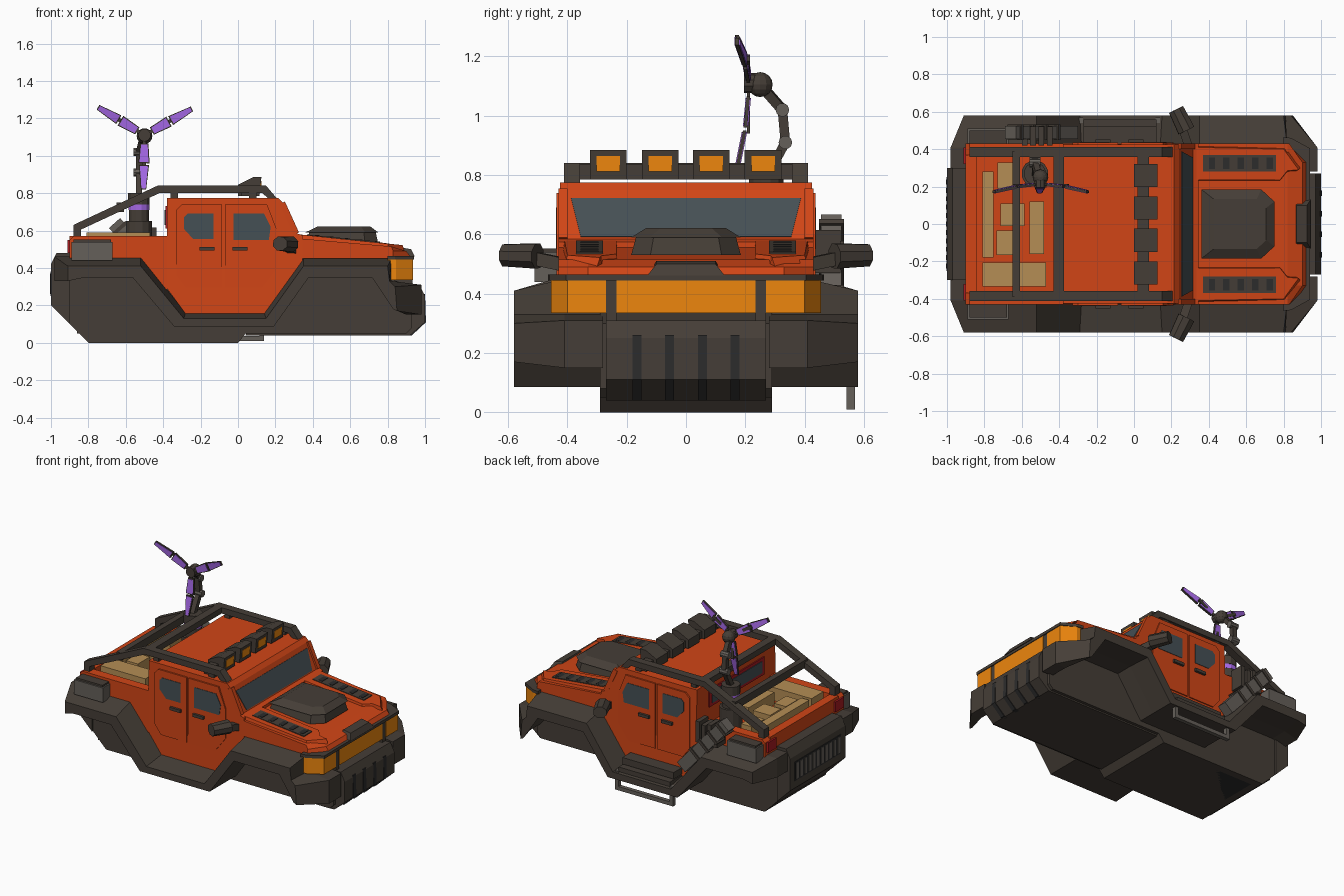
import bpy, bmesh, math
from mathutils import Vector as V

if "Cube" in bpy.data.objects:
    bpy.data.objects.remove(bpy.data.objects["Cube"])


def mat(name, c):
    m = bpy.data.materials.new(name)
    m.diffuse_color = (*c, 1)
    m.use_nodes = True
    m.node_tree.nodes["Principled BSDF"].inputs["Base Color"].default_value = m.diffuse_color
    return m


ORANGE, DARK = mat("orange", (.64, .06, .008)), mat("dark", (.06, .048, .038))
GLASS, AMBER = mat("glass", (.06, .08, .09)), mat("amber", (.85, .24, .004))
PURPLE, TAN = mat("purple", (.38, .14, .8)), mat("tan", (.46, .27, .09))
GREY, RED = mat("grey", (.13, .115, .1)), mat("red", (.4, .01, .015))
BLACK = mat("black", (.025, .025, .025))


def loft(name, rings, m):
    bm = bmesh.new()
    vs = [[bm.verts.new(p) for p in r] for r in rings]
    n = len(vs[0])
    for a, b in zip(vs, vs[1:]):
        for i in range(n):
            j = (i + 1) % n
            bm.faces.new((a[i], a[j], b[j], b[i]))
    bm.faces.new(vs[0])
    bm.faces.new(vs[-1])
    bmesh.ops.recalc_face_normals(bm, faces=bm.faces)
    me = bpy.data.meshes.new(name)
    bm.to_mesh(me)
    bm.free()
    me.materials.append(m)
    ob = bpy.data.objects.new(name, me)
    bpy.context.collection.objects.link(ob)
    return ob


def side(name, pts, y0, y1, m):      # xz profile extruded along y
    return loft(name, [[(x, y, z) for x, z in pts] for y in (y0, y1)], m)


def plan(name, pts, z0, z1, m, k=1):  # xy outline extruded up, top scaled by k
    cx = sum(p[0] for p in pts) / len(pts)
    cy = sum(p[1] for p in pts) / len(pts)
    return loft(name, [[(x, y, z0) for x, y in pts],
                       [(cx + (x - cx) * k, cy + (y - cy) * k, z1) for x, y in pts]], m)


def box(name, x0, x1, y0, y1, z0, z1, m):
    return plan(name, [(x0, y0), (x1, y0), (x1, y1), (x0, y1)], z0, z1, m)


def beam(name, a, b, w, h, m, n=4, w2=None):   # bar or cylinder between two points
    a, b = V(a), V(b)
    d = (b - a).normalized()
    s = d.cross(V((0, 1, 0)) if abs(d.y) < .9 else V((0, 0, 1))).normalized()
    t = s.cross(d)
    off = math.pi / n
    r = 2 ** .5 if n == 4 else 1
    f = (w2 or w) / w
    return loft(name, [[p + (s * math.cos(off + i * 2 * math.pi / n) * w * r * k
                             + t * math.sin(off + i * 2 * math.pi / n) * h * r * k)
                        for i in range(n)] for p, k in ((a, 1), (b, f))], m)


# central hull and belly
side("hull", [(-1, .42), (-1, .2), (-.86, .06), (-.86, .05), (.9, .05), (.93, .08), (.93, .3), (.82, .34),
              (.82, .45), (-.97, .47)], -.29, .29, DARK)
side("belly", [(-1, .2), (-.8, 0), (0, 0), (.05, .06), (0, .2), (-.9, .3)], -.29, .29, DARK)
box("belly_plate", -.75, -.04, -.24, .24, 0, .01, BLACK)

# fenders with open wheel arches
inner = [(-.98, .33), (-.98, .46), (-.52, .46), (-.28, .16), (.14, .16), (.35, .45), (.82, .45), (.82, .33),
         (.98, .31), (.98, .15), (.9, .15), (.74, .355), (.375, .355), (.19, .085), (-.33, .085), (-.55, .355), (-.88, .355)]
outer = [(-.91, .33), (-.91, .41), (-.52, .41), (-.29, .13), (.15, .13), (.35, .41), (.80, .41), (.81, .33),
         (.84, .30), (.85, .17), (.83, .18), (.72, .345), (.375, .345), (.19, .085), (-.34, .085), (-.56, .345), (-.84, .345)]
for s in (-1, 1):
    loft("fender", [[(x, s * y, z) for x, z in p] for p, y in ((inner, .28), (inner, .41), (outer, .58))], DARK)

# front bumper and lights
side("front_bumper", [(.85, .31), (.97, .31), (1, .25), (1, .11), (.92, .04), (.04, .04), (.1, .2)],
     -.27, .27, DARK)
for y in (-.165, -.055, .055, .165):
    side("bumper_rib", [(.97, .26), (1.0, .26), (1.005, .11), (.93, .04), (.9, .04)], y - .015, y + .015, BLACK)
for s in (-1, 1):
    plan("corner_light", [(.8, s * .27), (.935, s * .27), (.935, s * .40), (.845, s * .455), (.8, s * .455)],
         .335, .445, AMBER)
    box("light_divider", .8, .932, *sorted((s * .235, s * .27)), .31, .46, DARK)
box("centre_light", .8, .935, -.235, .235, .335, .445, AMBER)
plan("light_frame", [(.8, -.465), (.84, -.46), (.94, -.405), (.94, .405), (.84, .46), (.8, .465)], .445, .465, DARK)

# rear bumper and ribbed grille
side("rear_bumper", [(-.9, .48), (-.97, .48), (-1, .42), (-1, .2), (-.9, .1)], -.3, .3, DARK)
box("rear_grille", -1.003, -.97, -.25, .25, .25, .38, BLACK)
for i in range(11):
    y = -.225 + i * .045
    box("grille_rib", -1.006, -.98, y - .013, y + .013, .26, .37, GREY)

# cab
cab = [(-.38, .29), (-.28, .155), (.14, .155), (.345, .44), (.345, .575), (.315, .585), (.24, .75),
       (.215, .775), (-.38, .775)]
loft("cab", [[(x, y * (.425 if z > .7 else .43), z) for x, z in cab] for y in (-1, 1)], ORANGE)
nrm = V((.165, 0, .075)).normalized()


def on_shield(y, t, o=.0):
    p = V((.315, 0, .585)).lerp(V((.24, 0, .75)), t) + nrm * o
    return (p.x, y, p.z)


shield = [(-.355, .04), (.355, .04), (.387, .82), (-.387, .82)]
loft("windshield", [[on_shield(y, t, o) for y, t in shield] for o in (-.02, .004)], GLASS)
for s in (-1, 1):
    loft("windshield_post", [[on_shield(s * y, t, o) for y, t in ((.4, 0), (.43, 0), (.43, 1), (.4, 1))]
                             for o in (-.02, .012)], ORANGE)
box("rear_window", -.388, -.37, -.3, .3, .61, .73, RED)
box("rear_window_glass", -.392, -.37, -.27, .27, .63, .71, GLASS)

# doors, windows, handles, mirrors
rear_door = [(-.33, .36), (-.28, .295), (-.085, .295), (-.085, .74), (-.3, .74), (-.33, .71)]
front_door = [(-.07, .295), (.13, .295), (.21, .4), (.21, .6), (.155, .74), (-.07, .74)]
rear_win = [(-.29, .61), (-.24, .555), (-.13, .555), (-.13, .69), (-.27, .69), (-.29, .67)]
front_win = [(-.025, .55), (.165, .55), (.175, .62), (.14, .69), (-.025, .69)]
for s in (-1, 1):
    for n, p, y, m in (("rear_door", rear_door, .436, ORANGE), ("front_door", front_door, .436, ORANGE),
                       ("rear_side_window", rear_win, .439, GLASS), ("front_side_window", front_win, .439, GLASS)):
        side(n, p, s * .42, s * y, m)
    for x in (-.165, .01):
        beam("door_handle", (x - .04, s * .44, .502), (x + .04, s * .44, .502), .01, .012, DARK)
    beam("mirror_arm", (.29, s * .42, .5), (.25, s * .54, .525), .022, .022, DARK)
    beam("mirror", (.28, s * .5, .527), (.225, s * .612, .53), .045, .05, DARK, 8, .04)

# hood with raised vent pods and scoop
hp = [(.3, .45), (.3, .56), (.82, .515), (.9, .49), (.93, .45)]
loft("hood", [[(min(x, lim), y, z) for x, z in hp] for y, lim in
              ((-.43, .83), (-.33, .93), (.33, .93), (.43, .83))], ORANGE)


def pod_top(x):
    return .58 - (x - .32) * .1


for s in (-1, 1):
    pod = [(.32, .22), (.78, .22), (.84, .27), (.9, .31), (.82, .42), (.32, .43)]
    loft("hood_pod", [[(x, s * y, .46) for x, y in pod],
                      [(x - (.02 if x > .8 else 0), s * (y + (.015 if y < .3 else -.02)), pod_top(x))
                       for x, y in pod]], ORANGE)
    loft("vent_panel", [[(x, s * y, pod_top(x) + o) for x, y in
                         ((.37, .28), (.76, .28), (.76, .37), (.37, .37))] for o in (-.02, .004)], DARK)
    for i in range(5):
        x = .41 + i * .077
        box("vent_slot", x - .024, x + .024, *sorted((s * .295, s * .355)), pod_top(x) - .02, pod_top(x) + .005, BLACK)
scoop = [(.36, -.185), (.68, -.185), (.75, -.12), (.75, .12), (.68, .185), (.36, .185)]
plan("hood_scoop", scoop, .53, .598, DARK, .9)
plan("scoop_lid", scoop, .59, .622, DARK, .72)
loft("nose_plate", [[(.85, s * .13, .455), (.945, s * .13, .462), (.925, s * .1, .5), (.87, s * .1, .51)]
                    for s in (-1, 1)], DARK)

# cargo bed
wall = [(-.9, .45), (-.52, .45), (-.38, .28), (-.38, .57), (-.88, .57), (-.9, .55)]
for s in (-1, 1):
    side("bed_wall", wall, s * .365, s * .43, ORANGE)
    box("tail_light", -.912, -.89, *sorted((s * .32, s * .41)), .48, .55, RED)
    box("side_case", -.89, -.67, *sorted((s * .42, s * .51)), .44, .54, GREY)
    box("case_lid", -.88, -.68, *sorted((s * .42, s * .5)), .54, .552, DARK)
box("tailgate", -.9, -.84, -.37, .37, .45, .57, ORANGE)
box("bed_floor", -.85, -.38, -.37, .37, .45, .5, ORANGE)
for x, y, w, d, h in ((-.78, .05, .06, .46, .59), (-.69, -.1, .09, .13, .58), (-.65, .05, .13, .12, .57),
                      (-.69, .26, .08, .14, .58), (-.52, -.02, .08, .28, .585), (-.64, -.27, .34, .13, .59)):
    box("cargo_crate", x - w / 2, x + w / 2, y - d / 2, y + d / 2, .5, h, TAN)

# roof rack
for s in (-1, 1):
    y = s * .385
    side("rack_rail", [(-.88, .565), (-.84, .565), (-.84, .605), (-.42, .8), (.13, .8), (.21, .73), (.235, .74),
                       (.15, .84), (-.43, .84), (-.88, .63)], y - .027, y + .027, DARK)
    for x in (-.34, .08):
        box("rack_foot", x - .02, x + .02, y - .02, y + .02, .77, .81, DARK)
box("rack_bar", -.43, -.375, -.385, .385, .8, .84, DARK)
beam("rack_bar_rear", (-.63, -.39, .725), (-.63, .39, .725), .02, .026, DARK)
box("lamp_bar", .02, .08, -.4, .4, .785, .835, DARK)
for y in (-.262, -.087, .085, .26):
    side("roof_lamp", [(.0, .785), (.115, .785), (.125, .885), (.08, .885), (0, .845)], y - .062, y + .062, DARK)
    box("lamp_face", .1, .125, y - .04, y + .04, .812, .865, AMBER)

# left step frame and diagonal ribbed duct
for z, y in ((.15, .56), (.2, .52)):
    box("side_step", -.27, .12, .42, y, z - .03, z + .015, DARK)
beam("step_tread", (-.3, .555, .022), (.14, .555, .022), .013, .014, GREY)
for x in (-.287, .127):
    beam("step_hanger", (x, .555, .01), (x, .555, .14), .013, .014, GREY)
a, b = V((-.33, .49, .27)), V((-.66, .49, .64))
beam("side_duct", a, b, .04, .035, GREY)
for t in (.3, .5, .7, .9):
    p = a.lerp(b, t)
    beam("duct_rib", p, p + (b - a) * .04, .05, .042, DARK)
for i in range(4):
    box("cooler_fin", -.6 + i * .045, -.57 + i * .045, .42, .52, .47, .6 + .015 * (i % 2), DARK)

# turret base
bx, by = -.53, .27
for n, z0, z1, r, m in (("turret_base", .5, .65, .072, DARK), ("turret_neck", .65, .71, .056, DARK),
                        ("turret_glow", .71, .74, .058, PURPLE), ("turret_head", .74, .8, .06, DARK)):
    beam(n, (bx, by, z0), (bx, by, z1), r, r, m, 12)

# articulated arm
joints = [(-.53, .27, .79), (-.53, .335, .91), (-.53, .325, 1.02), (-.51, .255, 1.1)]
for p, q in zip(joints, joints[1:]):
    beam("arm_link", p, q, .016, .016, DARK)
for x, y, z in joints[1:3]:
    beam("arm_joint", (x - .03, y, z), (x + .03, y, z), .023, .023, GREY, 10)
bpy.ops.mesh.primitive_uv_sphere_add(segments=12, ring_count=8, radius=.042, location=(-.5, .25, 1.105))
bpy.context.object.name = "arm_head"
bpy.context.object.data.materials.append(DARK)
hub = V((-.5, .21, 1.11))
beam("rotor_hub", hub + V((0, .05, 0)), hub - V((0, .015, 0)), .034, .034, DARK, 10)

# three folding blades
for deg in (29, 149, 269):
    g = math.radians(deg)
    d, s = V((math.cos(g), 0, math.sin(g))), V((-math.sin(g), 0, math.cos(g)))
    n = V((0, 1, 0))
    for t0, t1, w0, w1 in ((.045, .15, .022, .03), (.16, .29, .027, .014)):
        for label, k, th, m, e in (("blade_frame", 1, .006, DARK, 0), ("blade_panel", .8, .009, PURPLE, .006)):
            loft(label, [[hub + d * t - n * (max(0, t - .1) * .2) + s * (w * k * i) + n * (th * j)
                          for i, j in ((-1, -1), (1, -1), (1, 1), (-1, 1))]
                         for t, w in ((t0 + e, w0), (t1 - e, w1))], m)
    beam("blade_hinge", hub + d * .02, hub + d * .17, .01, .005, DARK)
